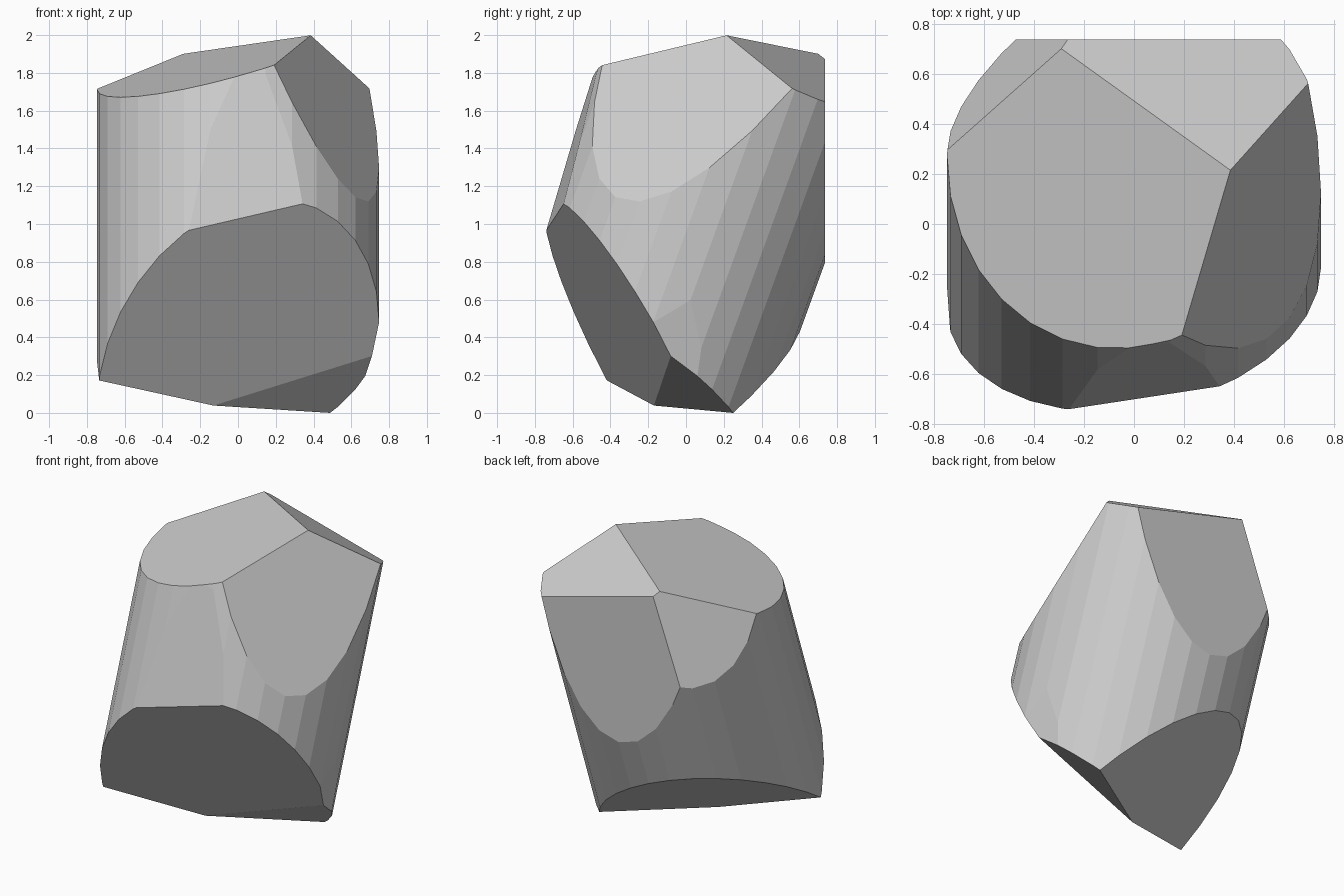
import bpy, bmesh, math
from mathutils import Matrix, Vector

if "Cube" in bpy.data.objects:
    bpy.data.objects.remove(bpy.data.objects["Cube"])

# leaning round bar
bm = bmesh.new()
place = Matrix.Translation((0, 0.015, 1)) @ Matrix.Rotation(math.radians(-20), 4, 'X')
bmesh.ops.create_cone(bm, cap_ends=True, segments=32, radius1=0.747, radius2=0.747,
                      depth=5, matrix=place)

# chipped faces: (point on the cut, outward direction)
cuts = [
    ((0.385, 0.215, 2.0), (-0.262, -0.1625, 1)),         # large top
    ((0.385, 0.215, 2.0), (0.266, 0.5725, 1)),           # top, back right
    ((-0.29, 0.70, 1.902), (-0.254, 0.244, 0.092)),      # back left
    ((0.385, 0.215, 2.0), (0.227, -0.098, 0.130)),       # right shoulder
    ((0, 0.737, 1), (0, 1, 0)),                          # back
    ((-0.25, -0.738, 0.97), (0.2854, -1, -0.574)),       # large lower front
    ((-0.13, -0.17, 0.04), (0.1037, -0.1778, -0.2716)),  # underside, front right
    ((-0.13, -0.17, 0.04), (-0.1976, 0.2509, -0.4295)),  # underside, back
    ((0.71, -0.085, 0.305), (1, 0.153, -0.134)),         # small lower right
    ((-0.25, -0.738, 0.97), (0.0874, -1, 0.2763)),       # shallow front flat
]
for point, normal in cuts:
    res = bmesh.ops.bisect_plane(
        bm, geom=bm.verts[:] + bm.edges[:] + bm.faces[:], dist=1e-5,
        plane_co=Vector(point), plane_no=Vector(normal).normalized(), clear_outer=True)
    rim = [e for e in res['geom_cut'] if isinstance(e, bmesh.types.BMEdge)]
    bmesh.ops.edgenet_fill(bm, edges=rim)

bmesh.ops.remove_doubles(bm, verts=bm.verts[:], dist=0.0005)
bmesh.ops.recalc_face_normals(bm, faces=bm.faces[:])

# rest on the ground
low = min(v.co.z for v in bm.verts)
bmesh.ops.translate(bm, verts=bm.verts[:], vec=(0, 0, -low))

mesh = bpy.data.meshes.new("chipped_stone")
bm.to_mesh(mesh)
bm.free()
stone = bpy.data.objects.new("chipped_stone", mesh)
bpy.context.collection.objects.link(stone)
